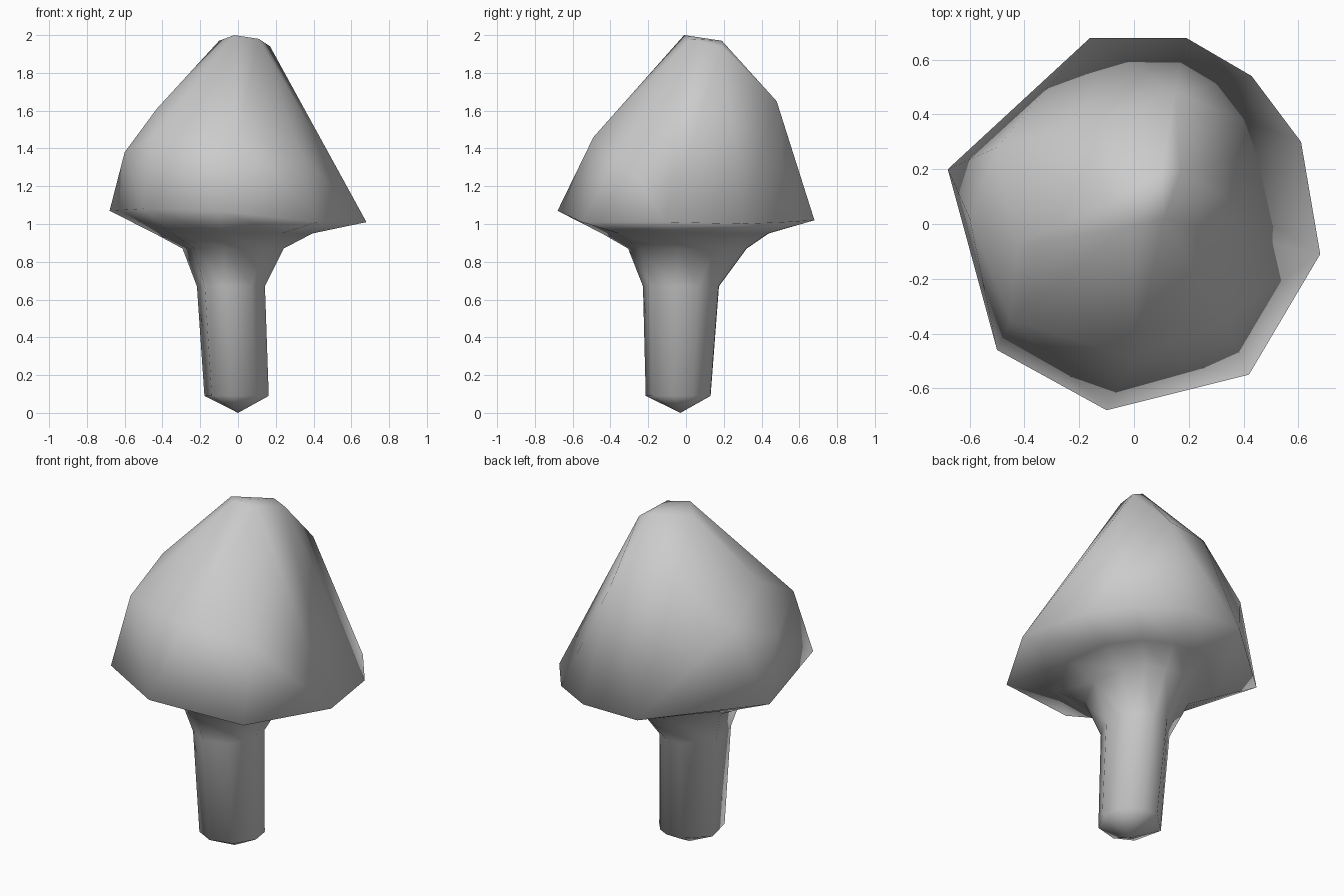
import bpy
import bmesh
import math
from mathutils import Vector

# Remove the default object
cube = bpy.data.objects.get("Cube")
if cube:
    bpy.data.objects.remove(cube, do_unlink=True)

# Single plain colour
GREY = (0.6, 0.6, 0.6, 1.0)
material = bpy.data.materials.new("plain grey")
material.use_nodes = True
material.diffuse_color = GREY
shader = next(n for n in material.node_tree.nodes if n.type == 'BSDF_PRINCIPLED')
shader.inputs["Base Color"].default_value = GREY

# Irregular cap rim, listed counter-clockwise
RIM = [
    (0.68, -0.11, 1.01), (0.61, 0.30, 1.0), (0.43, 0.54, 1.01),
    (0.19, 0.68, 1.02), (-0.16, 0.68, 1.02), (-0.68, 0.20, 1.07),
    (-0.50, -0.46, 1.08), (-0.10, -0.68, 1.07), (0.42, -0.55, 1.01),
]

# Bulging shoulders and blunt crown of the cap
SHOULDERS = [
    (-0.60, 0.02, 1.38), (-0.50, 0.28, 1.49), (-0.43, -0.08, 1.61),
    (-0.45, -0.35, 1.46), (0.0, -0.49, 1.46), (0.33, -0.35, 1.38),
    (0.15, 0.48, 1.65), (-0.18, 0.36, 1.71),
]
CROWN = [
    (-0.02, -0.01, 2.0), (0.11, 0.02, 1.98), (0.17, 0.19, 1.94),
    (0.10, 0.19, 1.97), (-0.10, 0.08, 1.97),
]

# Rings from the underside down the stalk: centre, then radius along x and y
STALK = [
    ((-0.03, 0.0, 0.95), 0.43, 0.45),
    ((-0.03, 0.01, 0.87), 0.275, 0.32),
    ((-0.04, -0.025, 0.67), 0.185, 0.205),
    ((-0.01, -0.04, 0.09), 0.175, 0.175),
]
TIP = (0.0, -0.03, 0.0)


def add_ring(bm, centre, radius_x, radius_y):
    """Ring of vertices whose angles follow the cap rim."""
    ring = []
    for x, y, _ in RIM:
        angle = math.atan2(y, x)
        offset = Vector((radius_x * math.cos(angle), radius_y * math.sin(angle), 0))
        ring.append(bm.verts.new(Vector(centre) + offset))
    return ring


def loft(bm, upper, lower):
    """Join two rings with a band of quads."""
    count = len(upper)
    for i in range(count):
        j = (i + 1) % count
        bm.faces.new((upper[i], lower[i], lower[j], upper[j]))


bm = bmesh.new()

# Cap: convex skin over the rim, shoulders and crown, left open underneath
rim = [bm.verts.new(p) for p in RIM]
for point in SHOULDERS + CROWN:
    bm.verts.new(point)
bmesh.ops.convex_hull(bm, input=bm.verts[:])
underside = [f for f in bm.faces if all(v in rim for v in f.verts)]
bmesh.ops.delete(bm, geom=underside, context='FACES')

# Underside and stalk
previous = rim
for centre, radius_x, radius_y in STALK:
    ring = add_ring(bm, centre, radius_x, radius_y)
    loft(bm, previous, ring)
    previous = ring

# Pointed foot
tip = bm.verts.new(TIP)
for i, vertex in enumerate(previous):
    bm.faces.new((vertex, tip, previous[(i + 1) % len(previous)]))

# Clean up and smooth
loose = [v for v in bm.verts if not v.link_faces]
bmesh.ops.delete(bm, geom=loose, context='VERTS')
bmesh.ops.recalc_face_normals(bm, faces=bm.faces[:])
for face in bm.faces:
    face.smooth = True

mesh = bpy.data.meshes.new("mushroom")
bm.to_mesh(mesh)
bm.free()
mesh.materials.append(material)
mushroom = bpy.data.objects.new("mushroom", mesh)
bpy.context.collection.objects.link(mushroom)
